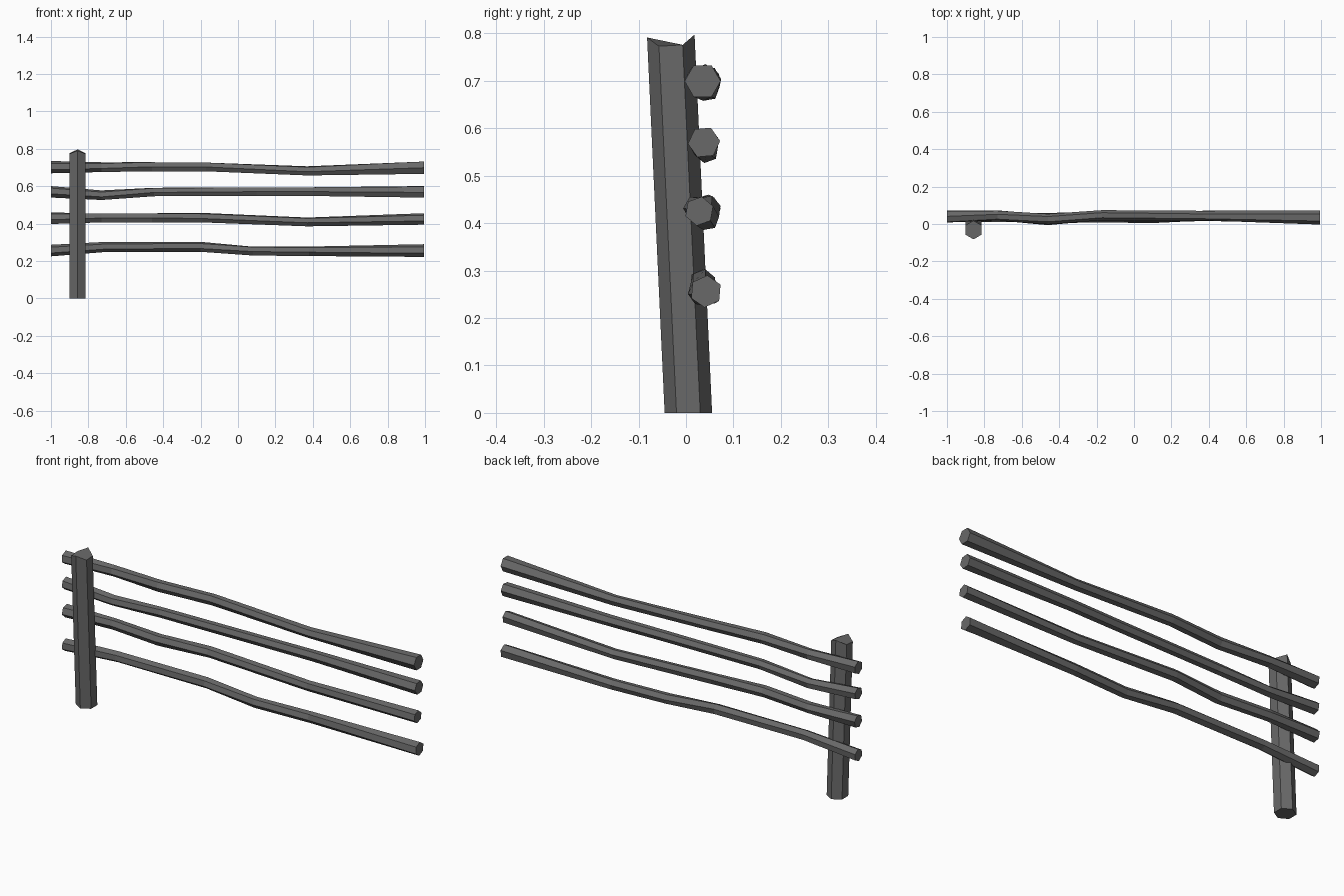
import bpy, bmesh
from math import sin, cos, radians
from mathutils import Vector

cube = bpy.data.objects.get("Cube")
if cube:
    bpy.data.objects.remove(cube)

wood = bpy.data.materials.new("dark grey wood")
wood.use_nodes = True
grey = (0.14, 0.14, 0.14, 1)
wood.diffuse_color = grey
wood.node_tree.nodes["Principled BSDF"].inputs["Base Color"].default_value = grey

SIDES = 6


def loft(name, rings):
    """Skin a row of six-sided rings and cap both ends."""
    bm = bmesh.new()
    loops = [[bm.verts.new(p) for p in ring] for ring in rings]
    for a, b in zip(loops, loops[1:]):
        for i in range(SIDES):
            j = (i + 1) % SIDES
            bm.faces.new((a[i], a[j], b[j], b[i]))
    bm.faces.new(loops[0])
    bm.faces.new(loops[-1])
    bmesh.ops.recalc_face_normals(bm, faces=bm.faces)
    mesh = bpy.data.meshes.new(name)
    bm.to_mesh(mesh)
    bm.free()
    mesh.materials.append(wood)
    obj = bpy.data.objects.new(name, mesh)
    bpy.context.collection.objects.link(obj)
    return obj


def rail(name, path):
    """Crooked pole along x: each stop is x, y, z, radius, twist in degrees."""
    rings = []
    for x, y, z, r, twist in path:
        angles = [radians(twist + 60 * i) for i in range(SIDES)]
        rings.append([Vector((x, y + r * cos(a), z + r * sin(a))) for a in angles])
    loft(name, rings)


def post(name, x, y_foot, y_head, height, r):
    """Leaning post, its head cut higher along the front and back edges."""
    foot, head = [], []
    for i in range(SIDES):
        a = radians(90 + 60 * i)
        dx, dy = r * cos(a), r * sin(a)
        crest = 0.012 if i % 3 == 0 else -0.008
        foot.append(Vector((x + dx, y_foot + dy, 0)))
        head.append(Vector((x + dx, y_head + dy, height + crest + dy * 0.06)))
    loft(name, [foot, head])


post("fence_post", -0.858, 0.005, -0.032, 0.782, 0.05)

# Four crooked rails, top to bottom
rail("top_rail", [
    (-1, 0.038, 0.702, 0.033, 25), (-0.73, 0.045, 0.702, 0.027, 15),
    (-0.46, 0.026, 0.704, 0.028, 0), (-0.17, 0.047, 0.703, 0.027, 0),
    (0.37, 0.045, 0.682, 0.026, 10), (0.995, 0.035, 0.699, 0.038, 0)])
rail("upper_middle_rail", [
    (-1, 0.038, 0.570, 0.031, 20), (-0.73, 0.043, 0.552, 0.026, 20),
    (-0.45, 0.030, 0.569, 0.025, 5), (0.1, 0.037, 0.571, 0.026, 0),
    (0.4, 0.043, 0.571, 0.027, 0), (0.995, 0.038, 0.570, 0.034, 5)])
rail("lower_middle_rail", [
    (-1, 0.040, 0.429, 0.032, 15), (-0.73, 0.046, 0.430, 0.027, 0),
    (-0.46, 0.022, 0.431, 0.028, 0), (-0.19, 0.046, 0.432, 0.027, 10),
    (0.37, 0.045, 0.409, 0.025, 10), (0.995, 0.028, 0.425, 0.031, 20)])
rail("bottom_rail", [
    (-1, 0.038, 0.256, 0.031, 25), (-0.7, 0.034, 0.276, 0.027, 25),
    (-0.2, 0.036, 0.276, 0.027, 20), (0.08, 0.030, 0.253, 0.026, 5),
    (0.38, 0.045, 0.252, 0.027, 10), (0.995, 0.042, 0.256, 0.034, 25)])
